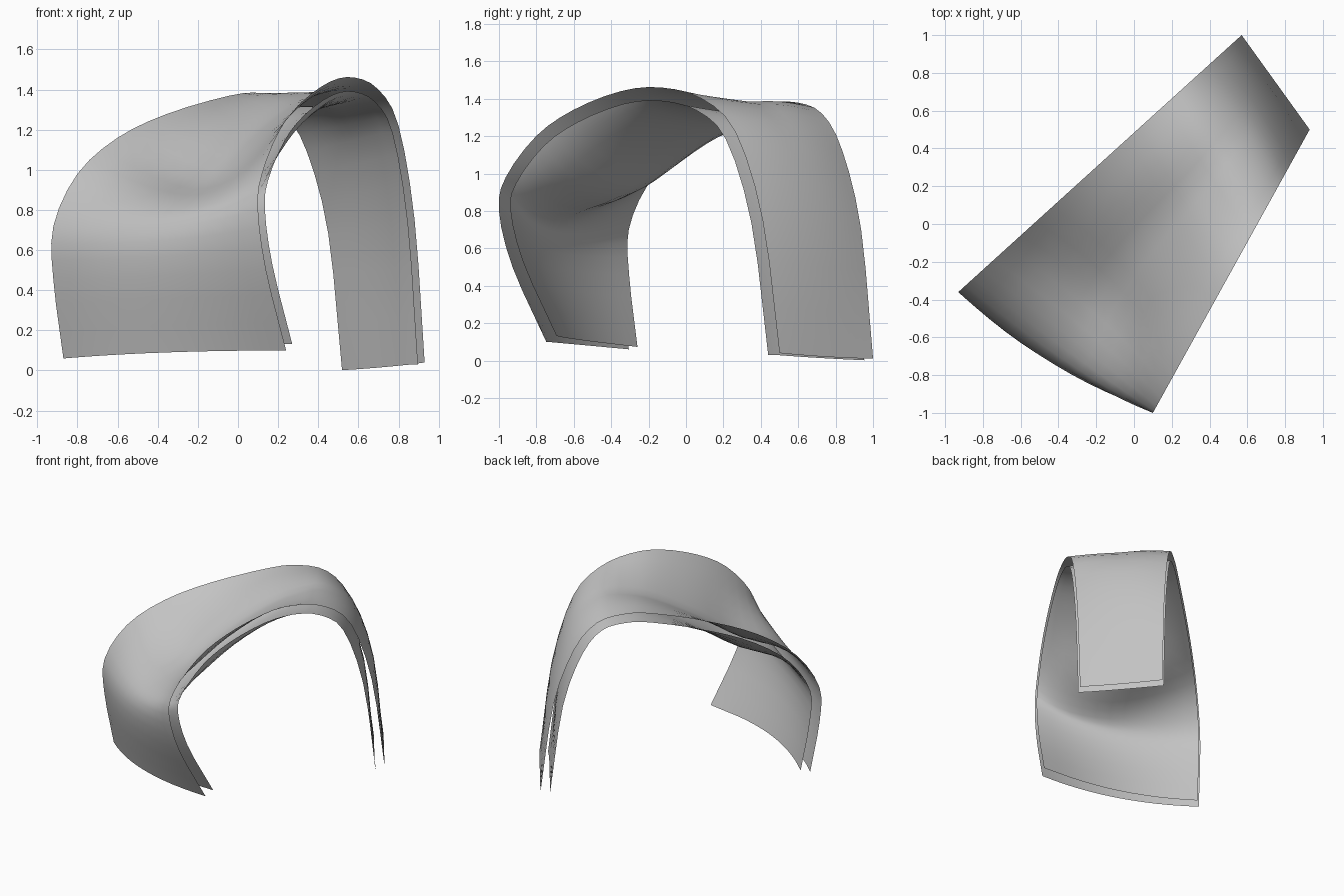
import bpy
import bmesh
from math import pi, sin
from mathutils import Vector

cube = bpy.data.objects.get("Cube")
if cube:
    bpy.data.objects.remove(cube, do_unlink=True)

ROWS_PER_SPAN = 3
COLUMNS = 12
THICKNESS = 0.07
SHOULDER_BULGE = 0.04

# Plan lines of the two straight vertical cuts: start point and end point
REAR_CUT = (Vector((-0.93, -0.36, 0)), Vector((0.57, 1.0, 0)))
FRONT_CUT = (Vector((0.10, -1.0, 0)), Vector((0.93, 0.5, 0)))

# Arch profiles along each cut (x, z), from the wide foot to the narrow foot
REAR_PROFILE = [(-0.87, 0.06), (-0.92, 0.45), (-0.92, 0.72), (-0.8, 0.98),
                (-0.6, 1.16), (-0.35, 1.28), (-0.04, 1.37), (0.12, 1.38),
                (0.27, 1.32), (0.39, 1.12), (0.5, 0.7), (0.57, 0.01)]
FRONT_PROFILE = [(0.24, 0.1), (0.14, 0.5), (0.1, 0.8), (0.12, 0.98),
                 (0.21, 1.2), (0.32, 1.34), (0.46, 1.44), (0.58, 1.46),
                 (0.7, 1.4), (0.8, 1.22), (0.88, 0.75), (0.93, 0.04)]

# Sagging centre line of the sheet
CENTRE_LINE = [(-0.36, -0.63, 0.09), (-0.43, -0.72, 0.47), (-0.4, -0.74, 0.71),
               (-0.3, -0.63, 0.84), (-0.17, -0.38, 0.94), (0, -0.14, 1.13),
               (0.2, 0.08, 1.29), (0.34, 0.23, 1.36), (0.48, 0.4, 1.37),
               (0.62, 0.57, 1.18), (0.7, 0.7, 0.72), (0.75, 0.75, 0.02)]


def on_cut(profile, cut):
    """Place a flat x, z profile on a vertical cutting plane."""
    start, end = cut
    slope = (end.y - start.y) / (end.x - start.x)
    return [Vector((x, start.y + slope * (x - start.x), z)) for x, z in profile]


def smooth_path(points):
    """Sample a Catmull-Rom curve through the points."""
    last = len(points) - 1
    path = []
    for i in range(last):
        b, c = points[i], points[i + 1]
        a = points[i - 1] if i > 0 else b * 2 - c
        d = points[i + 2] if i + 2 <= last else c * 2 - b
        for step in range(ROWS_PER_SPAN):
            t = step / ROWS_PER_SPAN
            path.append(b + (c - a) * (t / 2)
                        + (a * 2 - b * 5 + c * 4 - d) * (t * t / 2)
                        + (b * 3 - a - c * 3 + d) * (t ** 3 / 2))
    path.append(points[last])
    return path


def across(rear, centre, front, u, v):
    """Quadratic curve from rear edge to front edge, with a bulge behind the sag."""
    point = (rear * ((1 - v) * (1 - 2 * v)) + centre * (4 * v * (1 - v))
             + front * (v * (2 * v - 1)))
    if v < 0.5:
        point.z += SHOULDER_BULGE * sin(2 * pi * v) * sin(pi * u) ** 4
    return point


def add_sheet(name, grid, material, flip=False):
    """Build one open, smooth sheet from rows of points."""
    bm = bmesh.new()
    rows = [[bm.verts.new(p) for p in row] for row in grid]
    for low, high in zip(rows, rows[1:]):
        for j in range(COLUMNS):
            face = [low[j], low[j + 1], high[j + 1], high[j]]
            bm.faces.new(face[::-1] if flip else face).smooth = True
    mesh = bpy.data.meshes.new(name)
    bm.to_mesh(mesh)
    bm.free()
    mesh.materials.append(material)
    obj = bpy.data.objects.new(name, mesh)
    bpy.context.collection.objects.link(obj)


def inward_offset(grid):
    """Shift the sheet inward while keeping both side edges on their cuts."""
    last_row = len(grid) - 1
    side_normals = {}
    for column, (start, end) in ((0, REAR_CUT), (COLUMNS, FRONT_CUT)):
        side_normals[column] = (end - start).cross(Vector((0, 0, 1))).normalized()
    result = []
    for i, row in enumerate(grid):
        shifted = []
        for j, point in enumerate(row):
            along = grid[min(i + 1, last_row)][j] - grid[max(i - 1, 0)][j]
            sideways = row[min(j + 1, COLUMNS)] - row[max(j - 1, 0)]
            inward = along.cross(sideways).normalized()
            if j in side_normals:
                side = side_normals[j]
                inward = (inward - side * inward.dot(side)).normalized()
            shifted.append(point + inward * THICKNESS)
        result.append(shifted)
    return result


# Single grey material
grey = bpy.data.materials.new("plain_grey")
grey.use_nodes = True
GREY_COLOUR = (0.55, 0.55, 0.55, 1)
grey.diffuse_color = GREY_COLOUR
grey.node_tree.nodes["Principled BSDF"].inputs["Base Color"].default_value = GREY_COLOUR

# Outer and inner sheets of the arched shell
rear_path = smooth_path(on_cut(REAR_PROFILE, REAR_CUT))
front_path = smooth_path(on_cut(FRONT_PROFILE, FRONT_CUT))
centre_path = smooth_path([Vector(p) for p in CENTRE_LINE])
last_index = len(centre_path) - 1
outer_grid = [[across(r, c, f, i / last_index, j / COLUMNS) for j in range(COLUMNS + 1)]
              for i, (r, c, f) in enumerate(zip(rear_path, centre_path, front_path))]
add_sheet("outer_sheet", outer_grid, grey, flip=True)
add_sheet("inner_sheet", inward_offset(outer_grid), grey)
